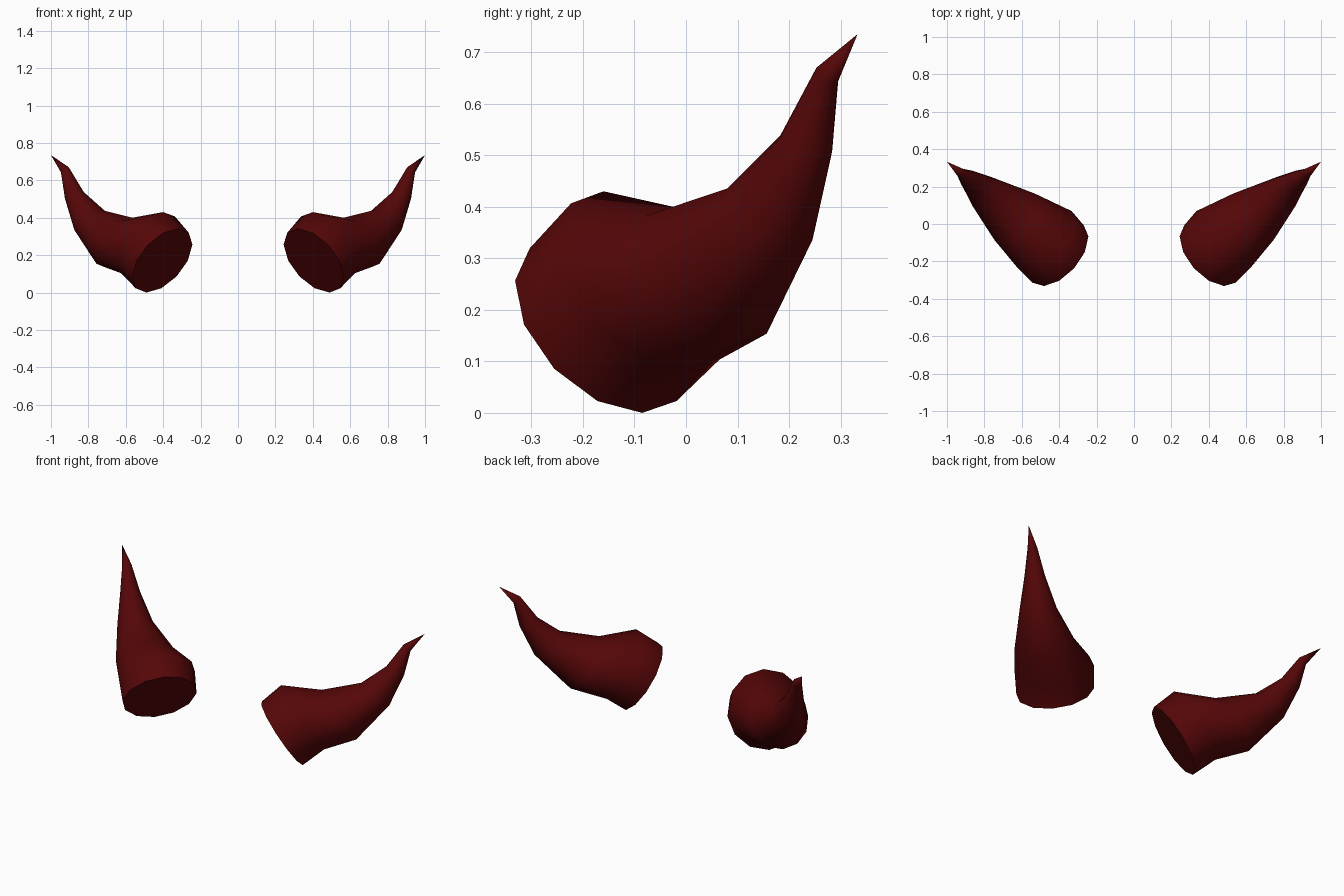
import bpy, bmesh, math
from mathutils import Vector

if "Cube" in bpy.data.objects:
    bpy.data.objects.remove(bpy.data.objects["Cube"], do_unlink=True)

SIDES = 12
# Upper and lower edge of each cross-section, from the base outwards
SECTIONS = [
    ((0.32, -0.237, 0.342), (0.49, -0.085, 0.0)),
    ((0.40, -0.16, 0.43), (0.562, 0.002, 0.08)),
    ((0.565, -0.025, 0.40), (0.713, 0.103, 0.136)),
    ((0.737, 0.107, 0.443), (0.848, 0.218, 0.327)),
    ((0.839, 0.197, 0.54), (0.911, 0.268, 0.50)),
    ((0.912, 0.26, 0.672), (0.938, 0.287, 0.638)),
]
TIP = (1.0, 0.333, 0.735)

# Dark red horn material
red = bpy.data.materials.new("dark_red")
red.use_nodes = True
color = (0.092, 0.002, 0.0025, 1)
red.diffuse_color = color
bsdf = red.node_tree.nodes["Principled BSDF"]
bsdf.inputs["Base Color"].default_value = color
bsdf.inputs["Roughness"].default_value = 0.7


def make_horn(name, sign):
    bm = bmesh.new()

    def vert(p):
        return bm.verts.new((p[0] * sign, p[1], p[2]))

    # Circular cross-sections
    rings = []
    for top, bottom in SECTIONS:
        top, bottom = Vector(top), Vector(bottom)
        center, up = (top + bottom) / 2, (top - bottom) / 2
        side = up.cross(Vector((0, 0, 1))).normalized() * up.length
        angles = [math.tau * i / SIDES for i in range(SIDES)]
        rings.append([vert(center + up * math.cos(a) + side * math.sin(a)) for a in angles])

    # Flat base, curved wall and pointed tip
    bm.faces.new(rings[0])
    tip = vert(TIP)
    for i in range(SIDES):
        j = (i + 1) % SIDES
        for a, b in zip(rings, rings[1:]):
            bm.faces.new((a[i], a[j], b[j], b[i]))
        bm.faces.new((rings[-1][i], rings[-1][j], tip))
    bmesh.ops.recalc_face_normals(bm, faces=bm.faces)

    mesh = bpy.data.meshes.new(name)
    bm.to_mesh(mesh)
    bm.free()
    mesh.materials.append(red)
    obj = bpy.data.objects.new(name, mesh)
    bpy.context.collection.objects.link(obj)
    bpy.ops.object.select_all(action="DESELECT")
    obj.select_set(True)
    bpy.context.view_layer.objects.active = obj
    bpy.ops.object.shade_smooth_by_angle(angle=math.radians(60))


make_horn("left_horn", 1)
make_horn("right_horn", -1)
